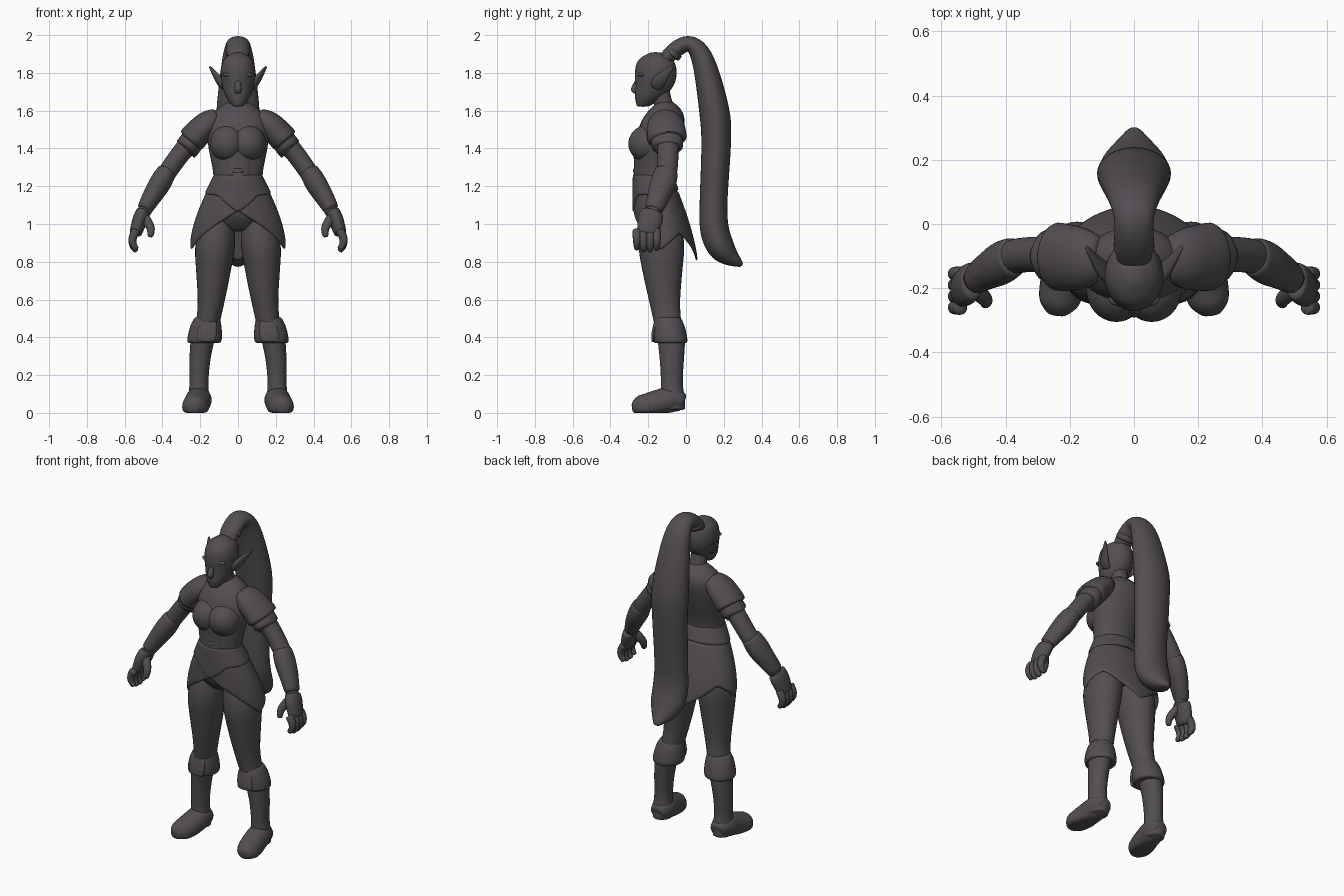
import bpy, bmesh, math
from mathutils import Vector

if "Cube" in bpy.data.objects:
    bpy.data.objects.remove(bpy.data.objects["Cube"])

charcoal = bpy.data.materials.new("dark_charcoal")
charcoal.diffuse_color = (.085, .075, .082, 1)
charcoal.use_nodes = True
shader = charcoal.node_tree.nodes["Principled BSDF"]
shader.inputs["Base Color"].default_value = charcoal.diffuse_color
shader.inputs["Roughness"].default_value = .8


def finish(bm, name, mirror=False, thickness=0):
    """Turn a bmesh into a smooth object, optionally mirrored or thickened."""
    bmesh.ops.recalc_face_normals(bm, faces=bm.faces)
    for face in bm.faces:
        face.smooth = True
    mesh = bpy.data.meshes.new(name)
    bm.to_mesh(mesh)
    bm.free()
    mesh.materials.append(charcoal)
    part = bpy.data.objects.new(name, mesh)
    bpy.context.collection.objects.link(part)
    if thickness:
        solid = part.modifiers.new("thickness", 'SOLIDIFY')
        solid.thickness = thickness
        solid.offset = 0
    if mirror:
        part.modifiers.new("mirror", 'MIRROR').use_mirror_merge = False
    smooth = part.modifiers.new("smooth", 'SUBSURF')
    smooth.levels = smooth.render_levels = 1
    return part


def refine(rings, steps=3):
    """Pass a smooth curve through the given rings."""
    points = [Vector(ring) for ring in rings]
    last = len(points) - 1
    result = []
    for i in range(last):
        before, start = points[max(i - 1, 0)], points[i]
        end, after = points[i + 1], points[min(i + 2, last)]
        for step in range(steps):
            t = step / steps
            leave, arrive = (end - before) / 2, (after - start) / 2
            result.append(start + leave * t + (3 * (end - start) - 2 * leave - arrive) * t ** 2
                          + (2 * (start - end) + leave + arrive) * t ** 3)
    return result + [points[last]]


def loft(name, rings, depth=1, mirror=True, upright=False, sides=16):
    """Skin ellipses (x, y, z, half width) along a path; depth scales the other axis."""
    bm = bmesh.new()
    path = refine(rings)
    loops = []
    for i, ring in enumerate(path):
        ahead, behind = path[min(i + 1, len(path) - 1)], path[max(i - 1, 0)]
        tangent = Vector((0, 0, 1)) if upright else (ahead - behind).xyz.normalized()
        across = (Vector((1, 0, 0)) - tangent * tangent.x).normalized()
        outward = tangent.cross(across) * depth
        loop = []
        for k in range(sides):
            angle = math.tau * k / sides
            offset = across * math.cos(angle) + outward * math.sin(angle)
            loop.append(bm.verts.new(ring.xyz + offset * max(ring.w, .003) * 1.02))
        loops.append(loop)
    for lower, upper in zip(loops, loops[1:]):
        for k in range(sides):
            bm.faces.new((lower[k - 1], lower[k], upper[k], upper[k - 1]))
    bm.faces.new(loops[0])
    bm.faces.new(loops[-1])
    return finish(bm, name, mirror)


def hem_height(hem, turn):
    """Height of a hem at a turn from 0 (front) to 1 (back)."""
    for (start, high), (end, low) in zip(hem, hem[1:]):
        if turn <= end:
            return high + (low - high) * (turn - start) / (end - start)


def hip_cloth(name, top, hem, gap=0, columns=64, rows=8):
    """Cloth that flares from the waist over the hips down to a shaped hem."""
    bm = bmesh.new()
    grid = []
    for k in range(columns):
        angle = math.tau * k / columns
        bottom = hem_height(hem, min(k, columns - k) * 2 / columns)
        column = []
        for j in range(rows):
            z = top + (bottom - top) * j / (rows - 1)
            drop = (1.23 - z) / .38
            flare = math.sin(drop * math.pi / 2)
            x = (.13 + .12 * flare + gap) * math.sin(angle)
            y = .07 * drop - .17 - (.1 + .05 * flare + gap) * math.cos(angle)
            column.append(bm.verts.new((x, y, z)))
        grid.append(column)
    for k in range(columns):
        left, right = grid[k - 1], grid[k]
        for j in range(rows - 1):
            bm.faces.new((left[j], right[j], right[j + 1], left[j + 1]))
    finish(bm, name, thickness=.014)


def ellipsoid(name, centre, size):
    bm = bmesh.new()
    bmesh.ops.create_icosphere(bm, subdivisions=3, radius=1)
    bmesh.ops.scale(bm, vec=size, verts=bm.verts)
    bmesh.ops.translate(bm, vec=centre, verts=bm.verts)
    finish(bm, name, mirror=True)


# Torso and bodice
loft("torso", [(0, -.14, .96, .08), (0, -.14, 1.05, .175), (0, -.16, 1.17, .148),
               (0, -.172, 1.26, .13), (0, -.15, 1.42, .16), (0, -.125, 1.53, .16),
               (0, -.11, 1.6, .12), (0, -.11, 1.65, .05)], .74, mirror=False, upright=True)
ellipsoid("bust", (.055, -.205, 1.425), (.095, .102, .1))
loft("bodice_front", [(0, -.23, 1.4, .1), (0, -.24, 1.3, .07), (0, -.25, 1.2, .06),
                      (0, -.25, 1.1, .03)], .5, mirror=False, upright=True)
for row in range(3):
    z = 1.15 + row * .06
    loft("bodice_clasp", [(0, -.264, z, .035), (0, -.264, z + .025, .035)],
         .5, mirror=False, upright=True)

# Neck, head and face
loft("neck", [(0, -.1, 1.56, .08), (0, -.12, 1.64, .05), (0, -.14, 1.73, .05)],
     mirror=False, upright=True)
loft("head", [(0, -.23, 1.62, .025), (0, -.195, 1.67, .063), (0, -.167, 1.73, .084),
              (0, -.16, 1.8, .093), (0, -.16, 1.87, .077), (0, -.16, 1.91, .02)],
     1.2, mirror=False, upright=True)
loft("nose", [(0, -.25, 1.77, .013), (0, -.275, 1.715, .018), (0, -.262, 1.69, .014)],
     mirror=False, upright=True)
ellipsoid("lips", (.008, -.25, 1.667), (.018, .01, .009))
ellipsoid("brow", (.035, -.236, 1.79), (.045, .022, .014))
loft("ear", [(.07, -.16, 1.72, .016), (.1, -.14, 1.76, .018), (.152, -.068, 1.835, .004)], 2)

# Ponytail sweeping over the crown and down the back
loft("ponytail", [(0, -.12, 1.86, .05), (0, -.06, 1.92, .062), (0, .02, 1.955, .062),
                  (0, .09, 1.87, .085), (0, .15, 1.6, .115), (0, .16, 1.42, .112),
                  (0, .145, 1.1, .105), (0, .155, .95, .11), (0, .205, .85, .095),
                  (0, .3, .78, .015)], .7, mirror=False)
loft("hair_tie", [(0, -.08, 1.89, .064), (0, -.055, 1.92, .064)], .75, mirror=False)

# Split skirt and jacket hem
hip_cloth("skirt", 1.18, [(0, 1.07), (.2, .98), (.43, .86), (.7, .95), (1, .8)])
hip_cloth("jacket_hem", 1.26, [(0, 1.06), (.2, 1.15), (1, 1.18)], gap=.006)

# Legs, boots and cuffs
loft("leg", [(.1, -.13, 1.06, .08), (.12, -.13, .9, .106), (.13, -.125, .75, .092),
             (.145, -.11, .56, .068), (.18, -.08, .38, .06)], 1.15, upright=True)
loft("boot", [(.175, -.08, .46, .07), (.2, -.075, .3, .057), (.207, -.075, .16, .05),
              (.207, -.07, .08, .056), (.207, -.068, .012, .055)], 1.15, upright=True)
loft("boot_cuff", [(.162, -.095, .51, .064), (.17, -.09, .46, .083), (.178, -.083, .38, .092),
                   (.18, -.08, .37, .07)], upright=True)
loft("cuff_flap", [(.155, -.158, .49, .04), (.165, -.17, .42, .052), (.168, -.172, .375, .045)],
     .25, upright=True)
foot = loft("boot_foot", [(.207, -.01, .05, .045), (.207, -.07, .07, .068), (.215, -.14, .055, .07),
                          (.225, -.2, .035, .07), (.235, -.25, .03, .06), (.24, -.285, .025, .025)])
for vert in foot.data.vertices:
    vert.co.z = max(vert.co.z, 0)

# Arms and layered shoulder guards
loft("arm", [(.14, -.11, 1.53, .06), (.21, -.1, 1.47, .06), (.29, -.095, 1.39, .052),
             (.37, -.1, 1.28, .05), (.43, -.13, 1.19, .047), (.515, -.185, 1.03, .034)], 1.08)
loft("shoulder_guard", [(.1, -.108, 1.57, .045), (.15, -.108, 1.54, .066),
                        (.2, -.105, 1.495, .073), (.25, -.1, 1.44, .074),
                        (.235, -.1, 1.45, .05)], 1.42)
loft("lower_shoulder_guard", [(.22, -.1, 1.47, .062), (.275, -.1, 1.395, .066),
                              (.265, -.1, 1.405, .045)], 1.3)
loft("bracer", [(.37, -.1, 1.29, .05), (.41, -.12, 1.22, .058), (.455, -.145, 1.145, .05),
                (.5, -.175, 1.07, .04)], 1.2)
loft("bracer_plate", [(.385, -.09, 1.315, .01), (.43, -.11, 1.24, .024),
                      (.475, -.135, 1.17, .022), (.52, -.165, 1.09, .012)], 2)

# Hands with curled fingers
loft("palm", [(.5, -.175, 1.07, .036), (.52, -.19, 1.02, .04), (.545, -.205, .94, .032)], 1.65)
for finger in range(4):
    y = -.26 + finger * .035
    tip = .865 - .012 * math.sin(finger)
    loft("finger", [(.535, y, .97, .025), (.557, y, .93, .024), (.556, y, tip + .03, .021),
                    (.535, y, tip, .014)], sides=8)
loft("thumb", [(.5, -.2, 1.04, .03), (.462, -.235, .98, .025), (.465, -.25, .93, .015)], sides=8)
